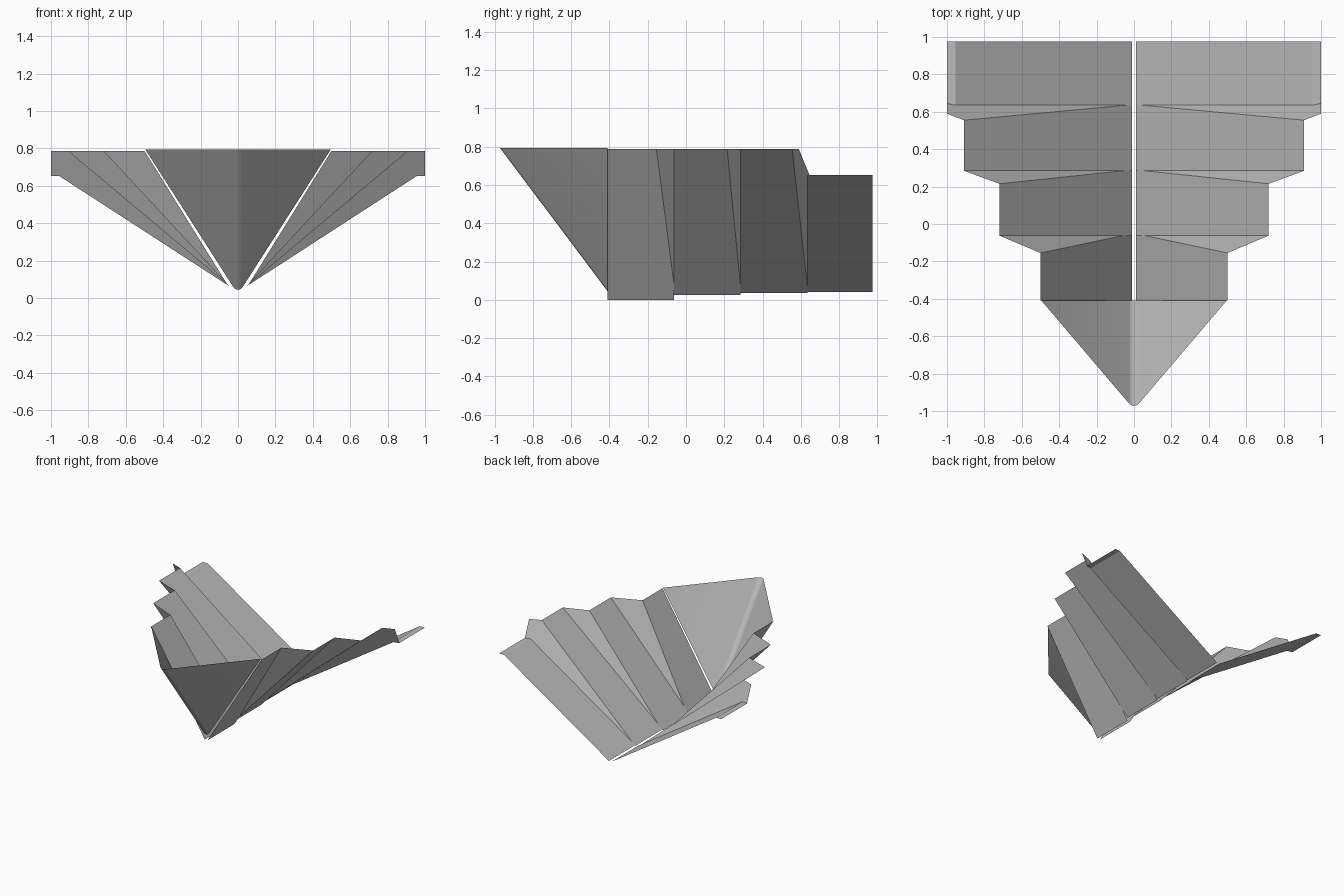
import bpy
import bmesh
import math

cube = bpy.data.objects.get("Cube")
if cube:
    bpy.data.objects.remove(cube, do_unlink=True)

# One plain grey for the whole folded sheet
grey = bpy.data.materials.new("plain grey")
grey.use_nodes = True
grey.diffuse_color = (0.5, 0.5, 0.5, 1)
grey.node_tree.nodes["Principled BSDF"].inputs["Base Color"].default_value = (0.5, 0.5, 0.5, 1)

ROOT = 0.012   # half width of the slit along the keel
TOP = 0.787    # height of the wing rims


def make_object(name, polygons, flip=False):
    bm = bmesh.new()
    for poly in polygons:
        verts = [bm.verts.new(p) for p in poly]
        bm.faces.new(verts[::-1] if flip else verts)
    bmesh.ops.remove_doubles(bm, verts=bm.verts, dist=0.0005)
    mesh = bpy.data.meshes.new(name)
    bm.to_mesh(mesh)
    bm.free()
    mesh.materials.append(grey)
    obj = bpy.data.objects.new(name, mesh)
    bpy.context.scene.collection.objects.link(obj)
    return obj


# Pleats: front y, back y at the rim, back y at the root, rim x, rim z, root z
PLEATS = [
    (-0.41, -0.155, -0.062, 0.50, TOP, 0.0),
    (-0.062, 0.215, 0.285, 0.72, TOP, 0.025),
    (0.285, 0.555, 0.635, 0.91, TOP, 0.035),
    (0.635, 0.975, 0.975, 0.955, 0.652, 0.041),
]


def crossing(a, b, y):
    """Point where the slopes of two neighbouring pleats meet."""
    slope_a = (a[4] - a[5]) / (a[3] - ROOT)
    slope_b = (b[4] - b[5]) / (b[3] - ROOT)
    t = (b[5] - a[5]) / (slope_a - slope_b)
    return (ROOT + t, y, a[5] + slope_a * t)


def wing_polygons():
    polys = []
    start = None
    for i, p in enumerate(PLEATS):
        front, rim_back, back, x, z, root = p
        panel = [(ROOT, front, root)]
        if start:
            panel.append(start)
        panel += [(x, front, z), (x, rim_back, z)]
        if i < len(PLEATS) - 1:
            nxt = PLEATS[i + 1]
            start = crossing(p, nxt, back)
            panel.append(start)
            # Riser folding down to the next pleat
            riser = [(x, rim_back, z), start, (nxt[3], back, nxt[4])]
            if i == len(PLEATS) - 2:
                riser += [(1, 0.645, nxt[4]), (1, 0.59, z)]
            polys.append(riser[::-1])
        panel.append((ROOT, back, root))
        polys.append(panel)
    # Flat lip on the outer edge of the last pleat
    front, _, back, x, z, _ = PLEATS[-1]
    polys.append([(x, front, z), (1, 0.645, z), (1, back, z), (x, back, z)])
    return polys


for name, side in (("left_wing", 1), ("right_wing", -1)):
    make_object(name, [[(side * x, y, z) for x, y, z in poly] for poly in wing_polygons()],
                flip=side < 0)

# Nose: a rounded V at the rim, swept down and back along the ridge
NOSE_TOP, NOSE_BACK, NOSE_TIP, HALF = 0.793, -0.41, -0.972, 0.495
RADIUS = 0.035
lean = math.atan2(HALF, NOSE_BACK - NOSE_TIP - 0.01)
reach = math.pi / 2 - lean
rim = [(-HALF, NOSE_BACK)]
STEPS = 12
for i in range(STEPS + 1):
    a = -reach + 2 * reach * i / STEPS
    rim.append((RADIUS * math.sin(a), NOSE_TIP + RADIUS * (1 - math.cos(a))))
rim.append((HALF, NOSE_BACK))
drop = (NOSE_TOP - 0.045) / (NOSE_BACK - NOSE_TIP)


def foot(p):
    return (p[0], NOSE_BACK, NOSE_TOP - (NOSE_BACK - p[1]) * drop)


nose_faces = []
for p, q in zip(rim, rim[1:]):
    quad = [(*p, NOSE_TOP), (*q, NOSE_TOP), foot(q), foot(p)]
    unique = [v for k, v in enumerate(quad) if v not in quad[:k]]
    nose_faces.append(unique[::-1])
nose = make_object("nose", nose_faces)
nose.data.polygons.foreach_set("use_smooth", [True] * len(nose.data.polygons))
nose.data.update()
